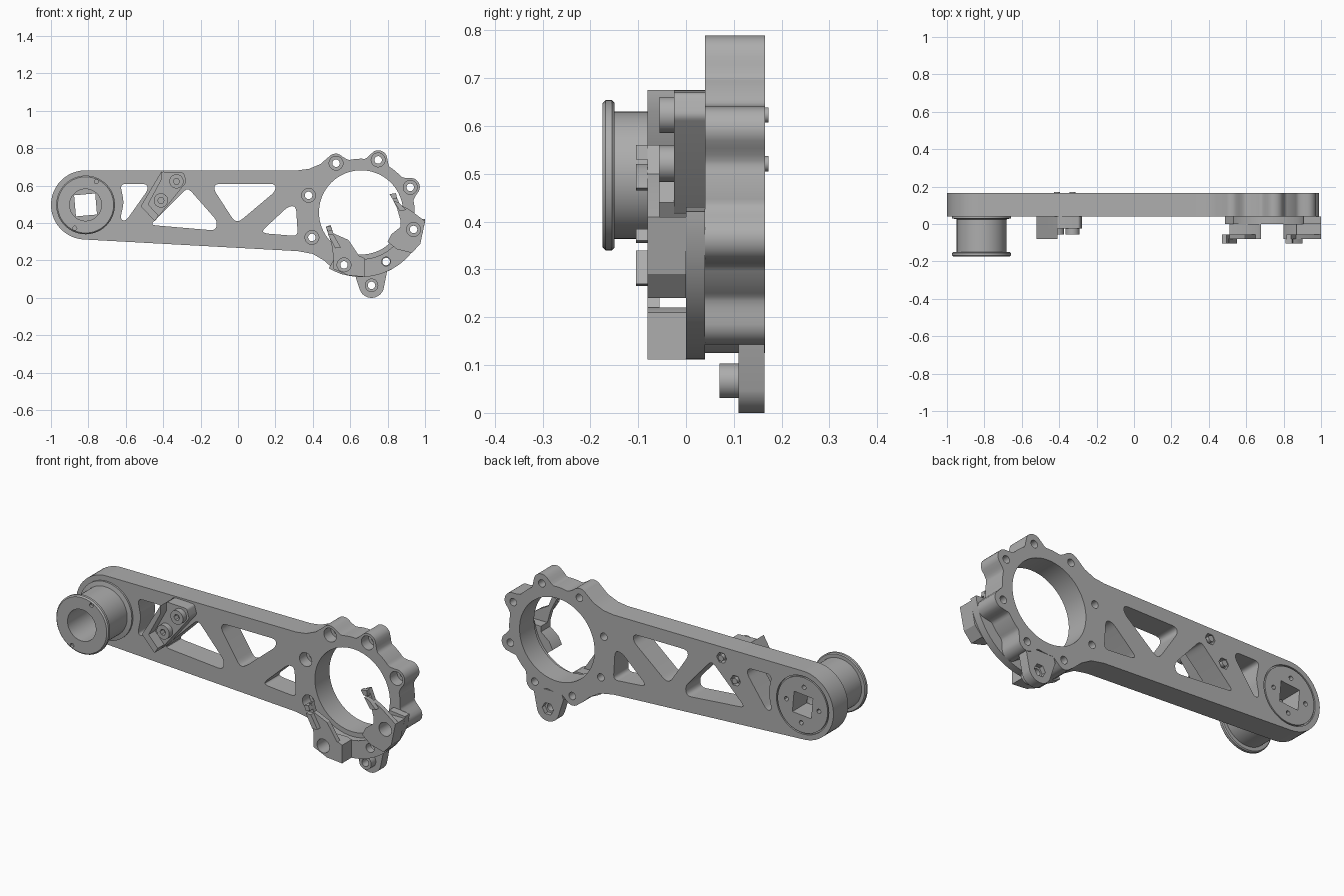
import bpy, bmesh
from math import pi, sin, cos, sqrt, radians
from mathutils import Matrix, Vector

cube = bpy.data.objects.get("Cube")
if cube:
    bpy.data.objects.remove(cube)

grey = bpy.data.materials.new("machined grey")
grey.use_nodes = True
grey.diffuse_color = (0.42, 0.42, 0.42, 1)
for node in grey.node_tree.nodes:
    if node.type == 'BSDF_PRINCIPLED':
        node.inputs["Base Color"].default_value = grey.diffuse_color


def ngon(c, r, n=32, turn=0.0):
    return [(c[0] + r * cos(turn + 2 * pi * i / n), c[1] + r * sin(turn + 2 * pi * i / n))
            for i in range(n)]


def arc(c, r, a, b, n=24):
    angles = [radians(a + (b - a) * i / n) for i in range(n + 1)]
    return [(c[0] + r * cos(t), c[1] + r * sin(t)) for t in angles]


def rounded(points, r):
    """Round every corner of a polygon with a short quadratic curve."""
    out = []
    for i, p in enumerate(points):
        p = Vector(p)
        ends = []
        for q in (points[i - 1], points[(i + 1) % len(points)]):
            d = Vector(q) - p
            ends.append(p + d.normalized() * min(r, d.length * 0.45))
        for k in range(6):
            t = k / 5
            v = ends[0] * (1 - t) ** 2 + p * 2 * t * (1 - t) + ends[1] * t * t
            out.append((v.x, v.y))
    return out


def finish(obj):
    obj.data.materials.clear()
    obj.data.materials.append(grey)
    bpy.ops.object.select_all(action='DESELECT')
    obj.select_set(True)
    bpy.context.view_layer.objects.active = obj
    bpy.ops.object.shade_smooth_by_angle(angle=radians(30))
    return obj


def plate(name, loops, y0, y1):
    """Extrude x-z outlines (first outer, others holes) from y0 to y1."""
    curve = bpy.data.curves.new(name + " outline", 'CURVE')
    curve.dimensions = '2D'
    curve.fill_mode = 'BOTH'
    curve.extrude = (y1 - y0) / 2
    for loop in loops:
        s = curve.splines.new('POLY')
        s.points.add(len(loop) - 1)
        for point, (x, z) in zip(s.points, loop):
            point.co = (x, z, 0, 1)
        s.use_cyclic_u = True
    temp = bpy.data.objects.new(name + " outline", curve)
    bpy.context.collection.objects.link(temp)
    graph = bpy.context.evaluated_depsgraph_get()
    mesh = bpy.data.meshes.new_from_object(temp.evaluated_get(graph))
    bpy.data.objects.remove(temp)
    mesh.transform(Matrix.Translation((0, (y0 + y1) / 2, 0)) @ Matrix.Rotation(pi / 2, 4, 'X'))
    bm = bmesh.new()
    bm.from_mesh(mesh)
    bmesh.ops.remove_doubles(bm, verts=bm.verts, dist=0.00005)
    bmesh.ops.recalc_face_normals(bm, faces=bm.faces)
    bm.to_mesh(mesh)
    bm.free()
    obj = bpy.data.objects.new(name, mesh)
    bpy.context.collection.objects.link(obj)
    return finish(obj)


def cut(obj, loops, y0, y1):
    cutter = plate("cutter", loops, y0, y1)
    cutter.hide_render = True
    mod = obj.modifiers.new("cut", 'BOOLEAN')
    mod.operation, mod.solver, mod.object = 'DIFFERENCE', 'EXACT', cutter
    graph = bpy.context.evaluated_depsgraph_get()
    mesh = bpy.data.meshes.new_from_object(obj.evaluated_get(graph))
    obj.modifiers.clear()
    obj.data = mesh
    bpy.data.objects.remove(cutter)
    finish(obj)


HUB, RING, EAR = (-0.815, 0.497), (0.658, 0.457), (0.714, 0.067)
FRONT, BACK = 0.04, 0.165
LOBE_R, BOLT_R = 0.053, 0.295
lobe_angles = [162 - 45 * i for i in range(8)]
bolts = [arc(RING, BOLT_R, a, a, 1)[0] for a in lobe_angles]


# Scalloped ring outline
def ring_radius(deg):
    r = 0.287
    for a in lobe_angles:
        d = radians((deg - a + 180) % 360 - 180)
        s = LOBE_R ** 2 - (BOLT_R * sin(d)) ** 2
        if s > 0 and cos(d) > 0:
            r = max(r, BOLT_R * cos(d) + sqrt(s))
    return r


scallops = []
for deg in range(-112, 120, 2):
    r = sum(ring_radius(deg + k) for k in (-3, -1.5, 0, 1.5, 3)) / 5
    scallops.append((RING[0] + r * cos(radians(deg)), RING[1] + r * sin(radians(deg))))

# Main arm with truss windows
outline = (arc(HUB, 0.185, 90, 266) + [(0.32, 0.25), (0.40, 0.235), (0.46, 0.20), (0.51, 0.155)]
           + scallops + [(0.44, 0.715), (0.38, 0.69), (0.32, 0.682)])
windows = [
    [(-.63, .61), (-.49, .61), (-.48, .58), (-.60, .41), (-.63, .42), (-.61, .51)],
    [(-.28, .58), (-.26, .58), (-.11, .41), (-.12, .36), (-.47, .39)],
    [(-.12, .61), (.20, .61), (.20, .57), (.01, .41), (-.02, .41), (-.13, .58)],
    [(.13, .36), (.27, .49), (.31, .49), (.32, .33), (.14, .345)],
]
screws = [(-0.329, 0.623), (-0.412, 0.521)]
arm = plate("arm", [outline, ngon(RING, 0.225, 96), ngon(HUB, 0.08, 4, radians(50))]
            + [rounded(w, 0.03) for w in windows] + [ngon(b, 0.02) for b in bolts], FRONT, BACK)
cut(arm, [ngon(b, 0.037) for b in bolts], FRONT - 0.02, 0.10)
cut(arm, [ngon(HUB, 0.157, 64), ngon(HUB, 0.150, 64)], BACK - 0.01, BACK + 0.02)
cut(arm, [ngon(p, 0.012, 12) for p in ngon(HUB, 0.098, 4, radians(5))]
    + [ngon(s, 0.03, 6) for s in screws], BACK - 0.03, BACK + 0.02)

# Flanged pulley, turned around the hub axis
profile = [(.085, -.175), (.150, -.175), (.157, -.168), (.157, -.155), (.152, -.15), (.133, -.15),
           (.133, .025), (.157, .03), (.157, FRONT), (.085, FRONT)]
bm = bmesh.new()
rows = [[bm.verts.new((HUB[0] + r * cos(t), y, HUB[1] + r * sin(t))) for r, y in profile]
        for t in [2 * pi * i / 64 for i in range(64)]]
for i, row in enumerate(rows):
    for j in range(len(profile)):
        bm.faces.new((rows[i - 1][j - 1], rows[i - 1][j], row[j], row[j - 1]))
bmesh.ops.recalc_face_normals(bm, faces=bm.faces)
mesh = bpy.data.meshes.new("pulley")
bm.to_mesh(mesh)
bm.free()
pulley = bpy.data.objects.new("pulley", mesh)
bpy.context.collection.objects.link(pulley)
finish(pulley)
cut(pulley, [ngon(p, 0.011, 12) for p in ngon(HUB, 0.137, 2, radians(65))], -0.2, -0.16)

# Angled stop bracket with two socket screws
plate("stop_pad", [rounded([(-.41, .675), (-.29, .67), (-.275, .62), (-.445, .41), (-.52, .49)], 0.012)],
      -0.025, FRONT)
plate("stop_wall", [[(-.52, .49), (-.41, .675), (-.41, .63), (-.48, .50), (-.425, .44), (-.445, .41)]],
      -0.08, FRONT)
for i, s in enumerate(screws):
    plate(f"screw_head_{i + 1}", [ngon(s, 0.038), ngon(s, 0.017, 6)], -0.055, -0.025)
    plate(f"screw_tip_{i + 1}", [ngon(s, 0.016)], 0.12, 0.172)

# Curved clamp base in front of the ring
plate("clamp_base", [arc(RING, 0.345, -120, -6, 48) + arc(RING, 0.25, -6, -120, 48)]
      + [ngon(bolts[i], 0.037 if i != 5 else 0.024) for i in (4, 5, 6)], 0, FRONT)

# Two clamp jaws with stepped fingers
jaws = {
    "left": (bolts[4],
             [(.87, .41), (1, .41), (.975, .29), (.93, .24), (.85, .26), (.80, .30), (.82, .34), (.87, .38)],
             [(.815, .55), (.84, .56), (.865, .50), (.92, .47), (1, .41), (.87, .41), (.85, .48)],
             [(.81, .555), (.845, .56), (.85, .53), (.825, .53)],
             [(.83, .52), (.86, .51), (.90, .47), (.865, .465)]),
    "right": (bolts[6],
              [(.51, .22), (.66, .22), (.68, .21), (.68, .112), (.59, .12), (.51, .155)],
              [(.47, .38), (.495, .39), (.51, .345), (.59, .31), (.65, .22), (.51, .22), (.50, .29)],
              [(.47, .38), (.495, .385), (.505, .36), (.48, .355)],
              [(.48, .34), (.51, .34), (.55, .27), (.52, .265)]),
}
for side, (bolt, body, finger, *teeth) in jaws.items():
    plate(side + "_jaw", [body, ngon(bolt, 0.037)], -0.08, 0)
    plate(side + "_finger", [finger], -0.08, -0.055)
    for i, tooth in enumerate(teeth):
        plate(f"{side}_tooth_{i + 1}", [tooth], -0.105, -0.08)

# Mounting ear with boss and nut pocket
plate("ear", [arc(EAR, 0.067, 198, 342) + [(0.80, 0.155), (0.75, 0.17), (0.63, 0.17), (0.62, 0.14)],
              ngon(EAR, 0.034, 6)], 0.11, BACK - 0.001)
plate("ear_boss", [ngon(EAR, 0.036), ngon(EAR, 0.02)], 0.07, 0.14)
